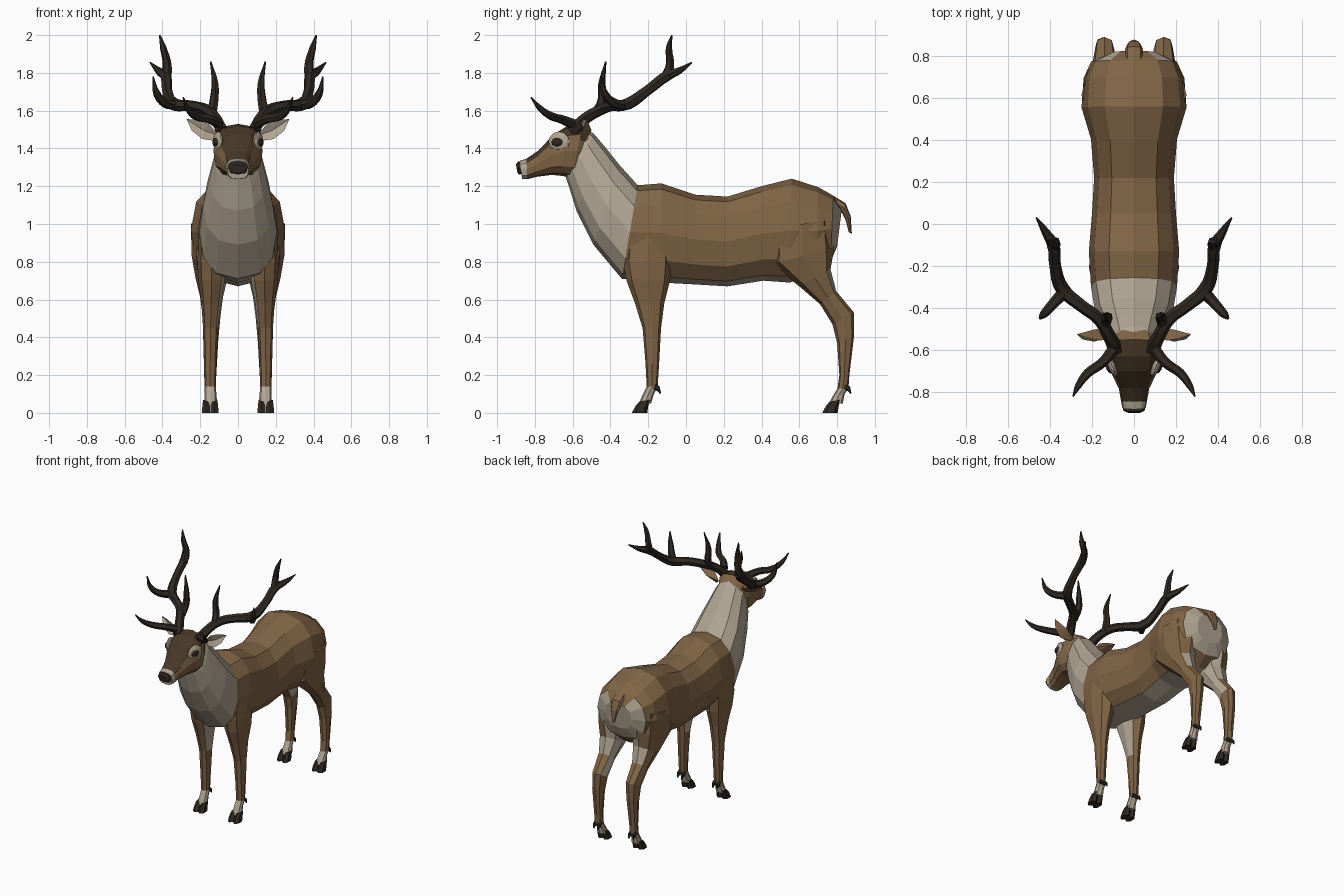
import bpy, bmesh, math
from mathutils import Vector


def material(name, rgb):
    m = bpy.data.materials.new(name)
    m.diffuse_color = (*rgb, 1)
    return m


BROWN, CREAM, DARK, BLACK = range(4)
MATS = [material("brown_fur", (.22, .13, .06)), material("cream_fur", (.44, .38, .29)),
        material("dark_fur", (.065, .04, .02)), material("horn", (.03, .022, .016))]


def finish(name, bm, pick):
    bmesh.ops.recalc_face_normals(bm, faces=bm.faces)
    for f in bm.faces:
        f.material_index = pick(f.calc_center_median(), f.normal)
    me = bpy.data.meshes.new(name)
    bm.to_mesh(me)
    bm.free()
    for m in MATS:
        me.materials.append(m)
    ob = bpy.data.objects.new(name, me)
    bpy.context.collection.objects.link(ob)
    return ob


def loft(name, rings, pick, n=12, e=.85, cx=None):
    """Rings are (y1, z1, y2, z2, half_width): two opposite profile points and a width."""
    bm = bmesh.new()
    loops = []
    sp = lambda v: math.copysign(abs(v) ** e, v) if abs(v) > 1e-6 else 0
    for k, (y1, z1, y2, z2, w) in enumerate(rings):
        a, b = Vector((0, y1, z1)), Vector((0, y2, z2))
        mid, half = (a + b) / 2, (a - b) / 2
        mid.x = cx[k] if cx else 0
        loops.append([bm.verts.new(mid + half * sp(math.cos(t)) + Vector((w * sp(math.sin(t)), 0, 0)))
                      for t in (2 * math.pi * i / n for i in range(n))])
    for p, q in zip(loops, loops[1:]):
        for i in range(n):
            j = (i + 1) % n
            bm.faces.new((p[i], p[j], q[j], q[i]))
    bm.faces.new(loops[0])
    bm.faces.new(loops[-1])
    return finish(name, bm, pick)


def blob(name, loc, size, mat, rot_z=0):
    bm = bmesh.new()
    bmesh.ops.create_icosphere(bm, subdivisions=2, radius=1)
    ob = finish(name, bm, lambda c, nrm: mat)
    ob.location, ob.scale, ob.rotation_euler.z = loc, size, rot_z
    return ob


# Torso and neck
def body_color(c, nrm):
    if c.y < -.29 - .18 * (1.2 - c.z) or nrm.z < -.85:
        return CREAM
    if c.y > .76 and c.z < 1.09:
        return CREAM
    return BROWN


loft("body", [
    (.825, 1.08, .80, .88, .11), (.78, 1.15, .765, .80, .205), (.70, 1.195, .69, .73, .24),
    (.56, 1.24, .55, .69, .25), (.40, 1.20, .41, .70, .205), (.22, 1.145, .22, .67, .19),
    (.05, 1.155, .05, .68, .20), (-.13, 1.215, -.13, .69, .215), (-.255, 1.205, -.34, .71, .205),
    (-.35, 1.31, -.49, .89, .185), (-.43, 1.41, -.58, 1.07, .15), (-.49, 1.48, -.62, 1.20, .125),
    (-.54, 1.51, -.64, 1.26, .10)], body_color)


# Head, with dark brow and pale muzzle ring
def head_color(c, nrm):
    if c.y < -.84:
        return CREAM
    if nrm.z > .45 and abs(c.x) < .1 and c.y < -.58:
        return DARK
    return BROWN


loft("head", [
    (-.50, 1.48, -.55, 1.28, .09), (-.55, 1.53, -.60, 1.245, .122), (-.63, 1.518, -.66, 1.255, .13),
    (-.70, 1.475, -.71, 1.26, .11), (-.78, 1.39, -.79, 1.25, .072), (-.845, 1.345, -.84, 1.237, .062),
    (-.88, 1.335, -.868, 1.238, .056)], head_color, e=.7)
loft("nose", [(-.865, 1.333, -.865, 1.265, .054), (-.89, 1.33, -.885, 1.262, .052),
              (-.90, 1.315, -.893, 1.275, .035)], lambda c, nrm: BLACK, n=8, e=.7)

# Tail
loft("tail", [(.78, 1.15, .78, 1.08, .04), (.845, 1.11, .825, 1.06, .042),
              (.872, 1.04, .845, 1.02, .03), (.878, .95, .862, .955, .01)],
     lambda c, nrm: CREAM if nrm.y < -.5 else BROWN, n=8)

FRONT = [(-.32, .98, -.07, .98, .07), (-.335, .80, -.075, .80, .075), (-.315, .70, -.085, .70, .07),
         (-.27, .58, -.115, .58, .052), (-.23, .45, -.132, .45, .04), (-.215, .27, -.143, .25, .033),
         (-.208, .14, -.15, .14, .03), (-.235, .085, -.17, .10, .031), (-.25, .045, -.185, .05, .036)]
FRONT_X = [.135, .14, .14, .142, .145, .147, .147, .145, .145]
HIND = [(.46, .98, .77, 1.02, .11), (.45, .79, .785, .87, .105), (.60, .67, .765, .76, .085),
        (.71, .575, .795, .645, .06), (.775, .47, .89, .53, .046), (.80, .37, .89, .41, .04),
        (.812, .20, .865, .20, .032), (.802, .13, .86, .13, .03), (.775, .085, .84, .10, .031),
        (.755, .045, .83, .05, .036)]
HIND_X = [.14, .14, .14, .14, .14, .144, .147, .147, .145, .145]

# Antler branches: (x, y, z, radius)
ANTLER = {
    "beam": [(.085, -.60, 1.49, .036), (.12, -.53, 1.56, .031), (.17, -.45, 1.605, .03),
             (.25, -.39, 1.625, .03), (.34, -.31, 1.635, .034), (.375, -.20, 1.71, .028),
             (.385, -.10, 1.785, .03), (.42, -.04, 1.81, .02), (.465, .03, 1.855, .004)],
    "brow_tine": [(.10, -.60, 1.53, .028), (.15, -.66, 1.555, .024), (.22, -.71, 1.57, .022),
                  (.265, -.77, 1.61, .016), (.29, -.82, 1.67, .004)],
    "inner_tine": [(.14, -.48, 1.58, .028), (.128, -.445, 1.65, .025), (.122, -.445, 1.74, .02),
                   (.145, -.425, 1.86, .004)],
    "outer_tine": [(.33, -.32, 1.63, .03), (.385, -.38, 1.64, .025), (.43, -.43, 1.69, .02),
                   (.45, -.45, 1.78, .004)],
    "top_tine": [(.38, -.11, 1.77, .028), (.375, -.085, 1.84, .024), (.395, -.09, 1.93, .018),
                 (.415, -.075, 2.0, .004)],
}

for side, s in (("left", 1), ("right", -1)):
    # Legs, hooves and dewclaws
    def leg_color(c, nrm):
        if c.z < .135 or (nrm.x * s < -.5 and c.z > .5):
            return CREAM
        if c.y > .72 and nrm.y > .5 and c.z > .68 and c.x * s < .17:
            return CREAM
        return BROWN

    for leg, rings, xs, y in (("front", FRONT, FRONT_X, 0), ("hind", HIND, HIND_X, 1.008)):
        loft(f"{leg}_leg_{side}", rings, leg_color, n=8, cx=[s * x for x in xs])
        for t in (-1, 1):
            x = s * .147 + t * .022
            loft(f"{leg}_hoof_{side}", [(-.247 + y, .06, -.19 + y, .07, .018),
                                        (-.265 + y, .04, -.20 + y, .035, .022),
                                        (-.287 + y, 0, -.205 + y, 0, .025)],
                 lambda c, nrm: BLACK, n=6, cx=[x] * 3)
            x = s * .147 + t * .018
            loft(f"{leg}_dewclaw_{side}", [(-.175 + y, .125, -.16 + y, .155, .012),
                                           (-.15 + y, .115, -.14 + y, .14, .012),
                                           (-.138 + y, .10, -.132 + y, .105, .004)],
                 lambda c, nrm: BLACK, n=6, cx=[x] * 3)

    # Eye with pale surround
    blob(f"eye_patch_{side}", (s * .106, -.672, 1.435), (.02, .06, .055), CREAM, s * -.35)
    blob(f"eye_{side}", (s * .118, -.682, 1.433), (.016, .032, .023), BLACK, s * -.35)

    # Ear: cupped leaf, pale in front
    bm = bmesh.new()
    v = [bm.verts.new((s * x, y, z)) for x, y, z in (
        (.095, -.53, 1.465), (.155, -.555, 1.53), (.215, -.545, 1.553), (.272, -.525, 1.555),
        (.245, -.55, 1.495), (.19, -.56, 1.45), (.12, -.54, 1.44), (.18, -.535, 1.495), (.18, -.50, 1.495))]
    for i in range(7):
        for hub in (7, 8):
            bm.faces.new((v[i], v[(i + 1) % 7], v[hub]))
    finish(f"ear_{side}", bm, lambda c, nrm: CREAM if nrm.y < 0 else BROWN)

    # Antler branches as tapered curves
    for part, pts in ANTLER.items():
        cu = bpy.data.curves.new(f"antler_{part}_{side}", 'CURVE')
        cu.dimensions = '3D'
        cu.bevel_depth, cu.bevel_resolution, cu.resolution_u = 1, 1, 4
        cu.use_fill_caps = True
        sp = cu.splines.new('BEZIER')
        sp.use_smooth = False
        sp.bezier_points.add(len(pts) - 1)
        for p, (x, y, z, r) in zip(sp.bezier_points, pts):
            p.co, p.radius = (s * x, y, z), r
            p.handle_left_type = p.handle_right_type = 'AUTO'
        cu.materials.append(MATS[BLACK])
        bpy.context.collection.objects.link(bpy.data.objects.new(cu.name, cu))
